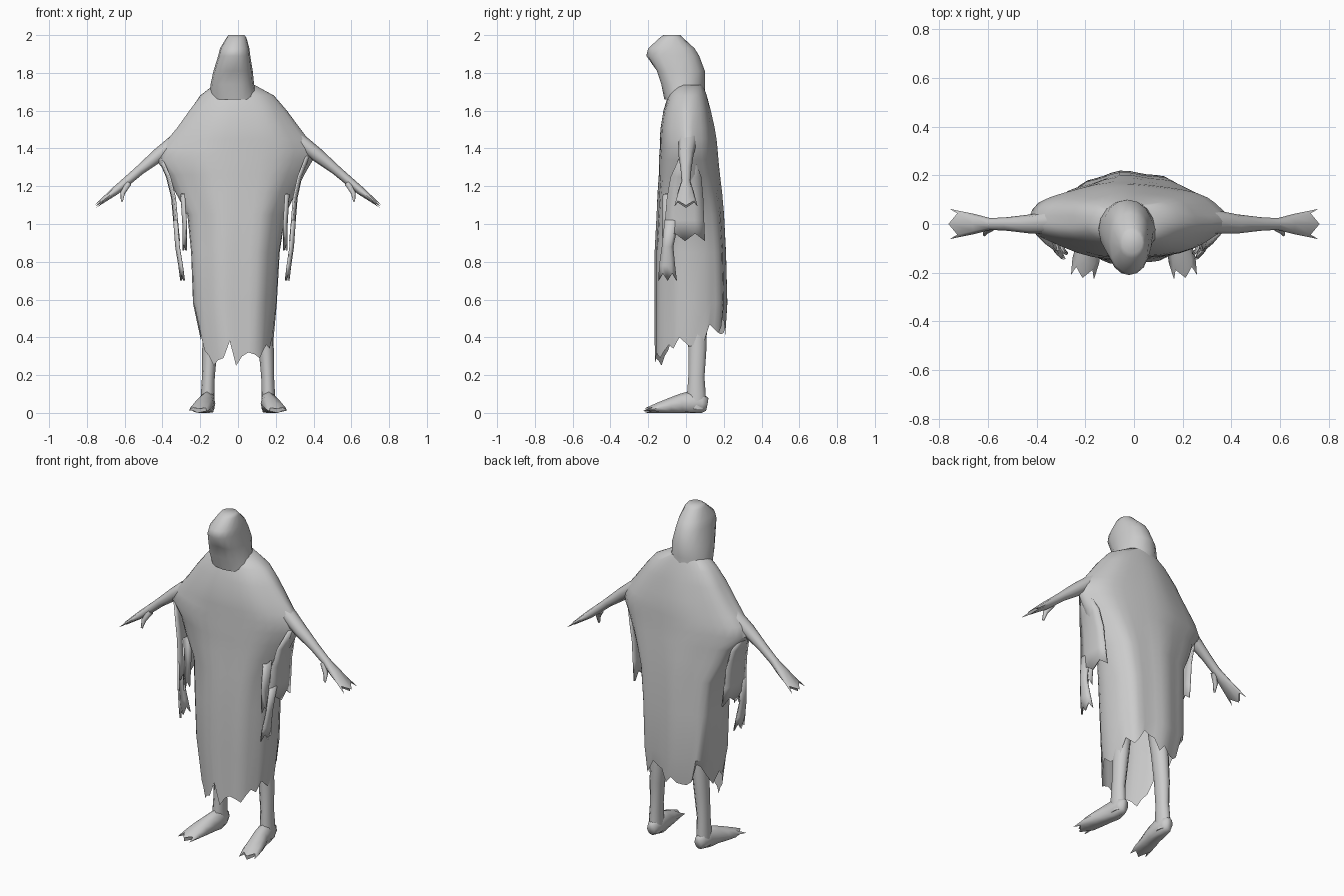
import bpy, bmesh, math, random
from mathutils import Vector

random.seed(4)
cloth = bpy.data.materials.new("pale_grey")
cloth.diffuse_color = (0.6, 0.6, 0.6, 1)


def finish(name, bm, angle=50):
    bmesh.ops.recalc_face_normals(bm, faces=bm.faces)
    me = bpy.data.meshes.new(name)
    bm.to_mesh(me)
    bm.free()
    ob = bpy.data.objects.new(name, me)
    bpy.context.collection.objects.link(ob)
    me.materials.append(cloth)
    bpy.ops.object.select_all(action='DESELECT')
    ob.select_set(True)
    bpy.context.view_layer.objects.active = ob
    bpy.ops.object.shade_smooth_by_angle(angle=math.radians(angle))
    return ob


def loft(name, rings, cap_start=True, cap_end=True, angle=50):
    """Skin a list of closed point rings."""
    bm = bmesh.new()
    rows = [[bm.verts.new(p) for p in r] for r in rings]
    n = len(rows[0])
    for a, b in zip(rows, rows[1:]):
        for i in range(n):
            j = (i + 1) % n
            bm.faces.new((a[i], a[j], b[j], b[i]))
    if cap_start:
        bm.faces.new(rows[0])
    if cap_end:
        bm.faces.new(rows[-1])
    return finish(name, bm, angle)


def tube(name, path, side, n=10, fork=0.0):
    """path: (x, y, z, half size along side, half size across); fork splits the tip."""
    pts = [Vector(p[:3]) for p in path]
    u = Vector(side)
    rings = []
    for k, p in enumerate(path):
        d = (pts[min(k + 1, len(pts) - 1)] - pts[max(k - 1, 0)]).normalized()
        w = (u - d * u.dot(d)).normalized()
        v = d.cross(w)
        ring = []
        for i in range(n):
            a = 2 * math.pi * i / n
            c = pts[k] + w * math.cos(a) * p[3] + v * math.sin(a) * p[4]
            if fork and k == len(path) - 1:      # fingers and toes: notched end
                c += d * fork * math.cos(4 * a)
            c.z = max(c.z, 0.0)                  # flat soles
            ring.append(c)
        rings.append(ring)
    return loft(name, rings, angle=75)


def oval(z, x0, x1, y0, y1, front, back, n, ripple=0.0):
    """Horizontal oval; powers below 1 are boxy, above 1 are pinched at the ends."""
    ring = []
    for i in range(n):
        a = 2 * math.pi * i / n
        c, s = math.cos(a), math.sin(a)
        k = 1 + ripple * math.cos(7 * a + 0.6)
        bulge = math.copysign(abs(s) ** (front if s < 0 else back), s)
        ring.append(Vector(((x0 + x1) / 2 + (x1 - x0) / 2 * c * k,
                            (y0 + y1) / 2 + (y1 - y0) / 2 * bulge * k, z)))
    return ring


# Robe: torn hem, then rings up to the collar
N = 36
robe = [oval(z, x0, x1, y0, y1, f, b, N, r) for z, x0, x1, y0, y1, f, b, r in (
    (0.32, -0.20, 0.18, -0.165, 0.205, 0.7, 0.5, 0.03),
    (0.58, -0.24, 0.20, -0.165, 0.215, 0.7, 0.5, 0.03),
    (0.85, -0.25, 0.215, -0.165, 0.208, 0.7, 0.5, 0.03),
    (1.05, -0.27, 0.245, -0.155, 0.198, 0.85, 0.6, 0.03),
    (1.17, -0.335, 0.30, -0.15, 0.188, 1.0, 0.8, 0.03),
    (1.26, -0.375, 0.345, -0.145, 0.178, 1.15, 0.95, 0.02),
    (1.34, -0.44, 0.39, -0.145, 0.17, 1.3, 1.1, 0.02),
    (1.40, -0.415, 0.395, -0.14, 0.165, 1.3, 1.1, 0.02),
    (1.45, -0.375, 0.365, -0.14, 0.16, 1.2, 1.05, 0.02),
    (1.51, -0.325, 0.32, -0.135, 0.15, 1.1, 0.95, 0.02),
    (1.60, -0.26, 0.255, -0.12, 0.13, 1.0, 0.8, 0.02),
    (1.68, -0.20, 0.19, -0.095, 0.11, 1.0, 0.8, 0.0),
    (1.735, -0.13, 0.09, -0.07, 0.09, 1.0, 0.9, 0.0))]
front_hem = (0.38, 0.44, 0.40, 0.33, 0.30, 0.25, 0.28, 0.29, 0.38,
             0.25, 0.30, 0.32, 0.31, 0.29, 0.33, 0.36, 0.34, 0.40)
for i, p in enumerate(robe[0]):
    s = math.sin(2 * math.pi * i / N)
    if i >= 18:
        p.z = front_hem[i - 18]
    else:
        p.z = 0.40 + 0.28 * min(s, 0.4) - 0.08 * max(s - 0.4, 0) + random.uniform(-0.08, 0.05)
loft("robe", robe, cap_start=False)

# Hood: leans forward to a brow, with the face side hollowed below it
hood = [oval(z, x0, x1, y0, y1, p, p, 16) for z, x0, x1, y0, y1, p in (
    (1.66, -0.15, 0.11, -0.115, 0.10, 1.0),
    (1.74, -0.145, 0.085, -0.15, 0.10, 1.0),
    (1.81, -0.13, 0.078, -0.175, 0.10, 0.85),
    (1.89, -0.105, 0.065, -0.21, 0.07, 0.75),
    (1.93, -0.095, 0.06, -0.20, 0.045, 0.75),
    (1.985, -0.062, 0.045, -0.14, -0.015, 0.9),
    (2.00, -0.05, 0.035, -0.12, -0.03, 1.0))]
for r, depth in zip(hood[:4], (0.0, 0.02, 0.025, 0.0)):
    for i in (11, 12, 13):
        r[i].y += depth * (1.0 if i == 12 else 0.5)
loft("hood", hood, cap_start=False, angle=60)


def sleeve_panel(name, rows):
    """Thin hanging cloth; rows: (x, z, front y, back y)."""
    bm = bmesh.new()
    grid = []
    for x, z, y0, y1 in rows:
        ym = (y0 + y1) / 2
        bend = math.copysign(0.012, x)
        grid.append([bm.verts.new((x - dx * bend, y, z)) for y, dx in (
            (y0, 1), ((y0 + ym) / 2, 0), (ym, -0.3), ((y1 + ym) / 2, 0), (y1, 1))])
    for a, b in zip(grid, grid[1:]):
        for i in range(4):
            bm.faces.new((a[i], a[i + 1], b[i + 1], b[i]))
    for i, v in enumerate(grid[-1]):   # ragged lower edge
        v.co.z += 0.04 * (i % 2)
    ob = finish(name, bm)
    mod = ob.modifiers.new("thickness", 'SOLIDIFY')
    mod.thickness = 0.01
    mod.offset = 0


for side, s, wide in (("left", 1, 0.96), ("right", -1, 1.08)):
    # Arm with a flattened, split hand
    tube(side + "_arm", [(s * x, y, z, a, b) for x, y, z, a, b in (
        (0.20, 0.02, 1.54, 0.04, 0.035), (0.32, 0.01, 1.445, 0.05, 0.04),
        (0.42, 0.0, 1.365, 0.04, 0.037), (0.52, 0.0, 1.285, 0.028, 0.026),
        (0.59, 0.0, 1.225, 0.024, 0.024), (0.65, 0.0, 1.175, 0.04, 0.022),
        (0.74, 0.0, 1.105, 0.062, 0.008))], (0, 1, 0), n=8, fork=0.022)
    tube(side + "_thumb", [(s * x, y, z, r, r) for x, y, z, r in (
        (0.58, -0.01, 1.215, 0.018), (0.61, -0.03, 1.165, 0.014), (0.615, -0.045, 1.12, 0.006))], (0, 1, 0), n=6)

    # Sleeve hanging under the forearm, with torn strips
    q = s * wide
    sleeve_panel(side + "_sleeve", [(q * x, z, a, b) for x, z, a, b in (
        (0.39, 1.36, -0.03, 0.04), (0.345, 1.25, -0.08, 0.08),
        (0.32, 1.14, -0.10, 0.09), (0.31, 1.02, -0.11, 0.095), (0.30, 0.91, -0.11, 0.10))])
    sleeve_panel(side + "_front_strip", [(q * x, z, a, b) for x, z, a, b in (
        (0.31, 1.02, -0.11, -0.04), (0.30, 0.88, -0.125, -0.07),
        (0.285, 0.78, -0.14, -0.06), (0.275, 0.70, -0.145, -0.05))])
    sleeve_panel(side + "_inner_strip", [(q * x, z, a, b) for x, z, a, b in (
        (0.275, 1.16, -0.12, -0.04), (0.265, 1.0, -0.125, -0.06), (0.265, 0.86, -0.12, -0.07))])

    # Leg and splayed foot with notched toes
    tube(side + "_leg", [(s * x, y, z, a, b) for x, y, z, a, b in (
        (0.12, 0.05, 0.75, 0.06, 0.07), (0.135, 0.06, 0.50, 0.045, 0.055),
        (0.15, 0.06, 0.33, 0.04, 0.05), (0.157, 0.055, 0.19, 0.034, 0.045),
        (0.16, 0.055, 0.10, 0.036, 0.052), (0.16, 0.055, 0.02, 0.036, 0.052))], (1, 0, 0))
    tube(side + "_foot", [(s * x, y, z, a, b) for x, y, z, a, b in (
        (0.158, 0.112, 0.045, 0.024, 0.035), (0.16, 0.085, 0.05, 0.036, 0.052),
        (0.16, 0.03, 0.05, 0.04, 0.068), (0.17, -0.03, 0.045, 0.045, 0.055),
        (0.185, -0.09, 0.035, 0.052, 0.042), (0.198, -0.15, 0.025, 0.056, 0.028),
        (0.208, -0.20, 0.015, 0.048, 0.012))], (1, 0, 0), n=8, fork=0.02)
